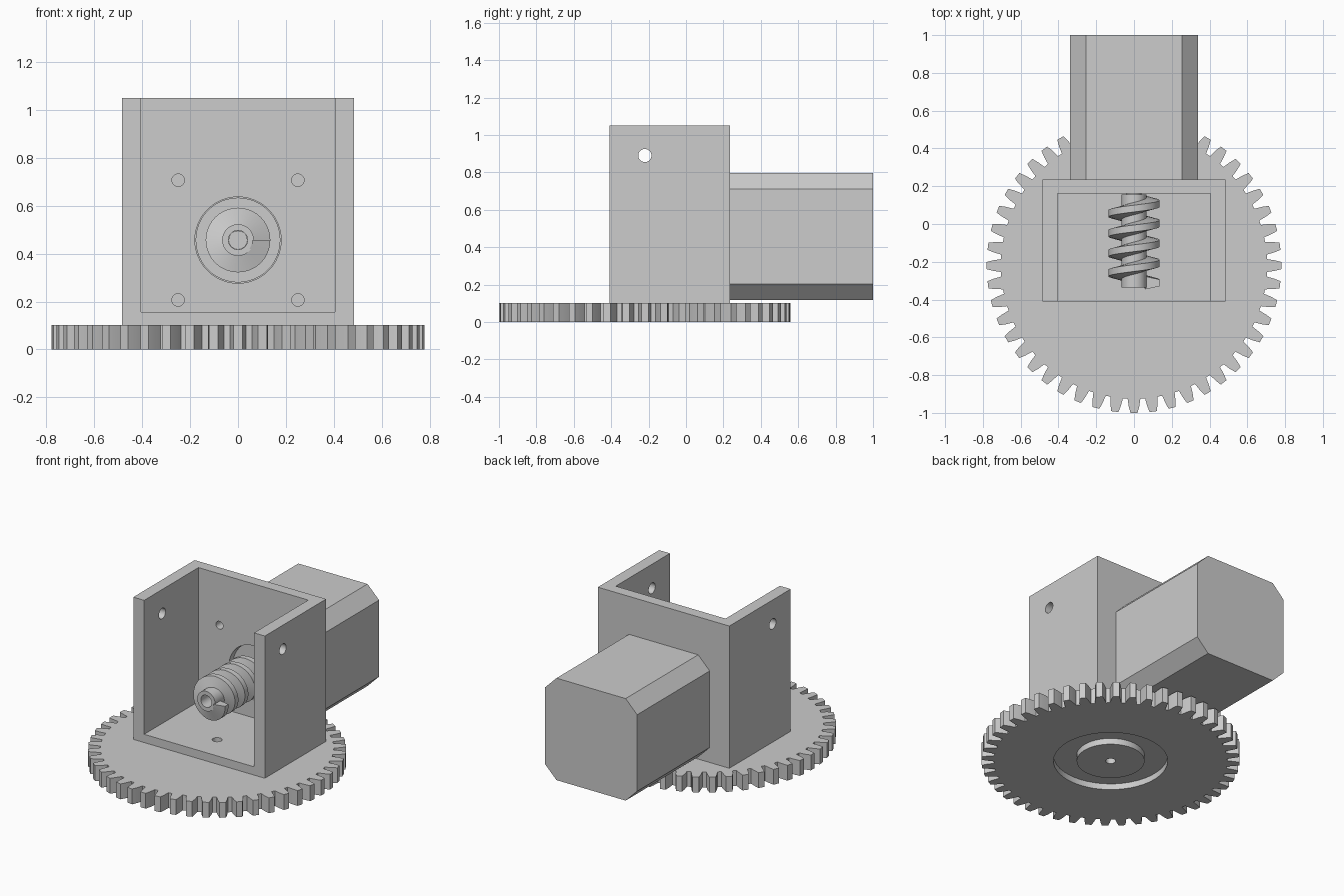
import bpy, bmesh, math
from mathutils import Matrix, Vector

cube = bpy.data.objects.get("Cube")
if cube:
    bpy.data.objects.remove(cube, do_unlink=True)

grey = bpy.data.materials.new("light grey")
grey.use_nodes = True
GREY = (0.604, 0.604, 0.604, 1)
grey.diffuse_color = GREY
grey.node_tree.nodes["Principled BSDF"].inputs["Base Color"].default_value = GREY

AXIS_Z = 0.457      # height of the motor shaft
GEAR_Y = -0.22      # centre of the gear
TURN = {"x": Matrix.Rotation(math.pi / 2, 4, "Y"),
        "y": Matrix.Rotation(-math.pi / 2, 4, "X"),
        "z": Matrix.Identity(4)}


def finish(name, bm, smooth=False):
    bmesh.ops.recalc_face_normals(bm, faces=bm.faces[:])
    mesh = bpy.data.meshes.new(name)
    bm.to_mesh(mesh)
    bm.free()
    mesh.materials.append(grey)
    obj = bpy.data.objects.new(name, mesh)
    bpy.context.collection.objects.link(obj)
    if smooth:
        shade(obj)
    return obj


def shade(obj):
    bpy.ops.object.select_all(action="DESELECT")
    obj.select_set(True)
    bpy.context.view_layer.objects.active = obj
    bpy.ops.object.shade_smooth_by_angle(angle=math.radians(30))


def box(name, low, high):
    bm = bmesh.new()
    low, high = Vector(low), Vector(high)
    bmesh.ops.create_cube(bm, size=1)
    bmesh.ops.scale(bm, vec=high - low, verts=bm.verts)
    bmesh.ops.translate(bm, vec=(low + high) / 2, verts=bm.verts)
    return finish(name, bm)


def cylinder(name, radius, length, centre, axis, smooth=False):
    bm = bmesh.new()
    bmesh.ops.create_cone(bm, cap_ends=True, segments=48, radius1=radius,
                          radius2=radius, depth=length,
                          matrix=Matrix.Translation(centre) @ TURN[axis])
    return finish(name, bm, smooth)


def prism(name, outline, length, matrix):
    bm = bmesh.new()
    face = bm.faces.new([bm.verts.new((u, v, 0)) for u, v in outline])
    top = bmesh.ops.extrude_face_region(bm, geom=[face])["geom"]
    bmesh.ops.translate(bm, vec=(0, 0, length),
                        verts=[g for g in top if isinstance(g, bmesh.types.BMVert)])
    bmesh.ops.transform(bm, matrix=matrix, verts=bm.verts)
    return finish(name, bm)


def sweep(name, loops, closed):
    """Skin a list of equal point loops."""
    bm = bmesh.new()
    rings = [[bm.verts.new(p) for p in loop] for loop in loops]
    n = len(rings[0])
    for i in range(len(rings) if closed else len(rings) - 1):
        a, b = rings[i], rings[(i + 1) % len(rings)]
        for j in range(n):
            k = (j + 1) % n
            bm.faces.new((a[j], a[k], b[k], b[j]))
    if not closed:
        bm.faces.new(rings[0])
        bm.faces.new(rings[-1])
    return finish(name, bm, True)


def tube(name, inner, outer, start, end, centre, axis):
    matrix = Matrix.Translation(centre) @ TURN[axis]
    section = [(inner, start), (outer, start), (outer, end), (inner, end)]
    angles = [math.tau * i / 48 for i in range(48)]
    return sweep(name, [[matrix @ Vector((r * math.cos(a), r * math.sin(a), h))
                         for r, h in section] for a in angles], True)


def cut(target, cutters):
    for cutter in cutters:
        mod = target.modifiers.new("cut", "BOOLEAN")
        mod.operation, mod.solver, mod.object = "DIFFERENCE", "EXACT", cutter
    bpy.context.view_layer.update()
    graph = bpy.context.evaluated_depsgraph_get()
    mesh = bpy.data.meshes.new_from_object(target.evaluated_get(graph))
    target.modifiers.clear()
    target.data = mesh
    for cutter in cutters:
        bpy.data.objects.remove(cutter, do_unlink=True)
    shade(target)


# Bracket: block hollowed out towards the front and top, then drilled
bracket = box("bracket", (-0.485, -0.41, 0.102), (0.485, 0.236, 1.05))
holes = [box("cavity", (-0.405, -1, 0.157), (0.405, 0.162, 2)),
         cylinder("side_hole", 0.035, 2, (0, GEAR_Y, 0.89), "x"),
         cylinder("floor_hole", 0.03, 0.3, (0, GEAR_Y, 0.1), "z"),
         cylinder("motor_hole", 0.18, 0.3, (0, 0.2, AXIS_Z), "y")]
for x in (-0.25, 0.25):
    for z in (-0.25, 0.25):
        holes.append(cylinder("screw_hole", 0.026, 0.3, (x, 0.2, AXIS_Z + z), "y"))
cut(bracket, holes)

# Motor: square body with chamfered corners, pilot disc and shaft
h, c = 0.34, 0.255
outline = [(h, -c), (h, c), (c, h), (-c, h), (-h, c), (-h, -c), (-c, -h), (c, -h)]
prism("motor_body", outline, 0.764,
      Matrix.Translation((0, 0.236, AXIS_Z)) @ TURN["y"])
cylinder("motor_pilot", 0.177, 0.034, (0, 0.22, AXIS_Z), "y", True)
cylinder("motor_shaft", 0.039, 0.386, (0, 0.043, AXIS_Z), "y", True)

# Worm: hollow core with a helical thread
tube("worm_core", 0.04, 0.066, -0.335, 0.157, (0, 0, AXIS_Z), "y")
PITCH, STEPS, TURNS = 0.105, 40, 4.25
profile = [(0.06, -0.034), (0.135, -0.018), (0.135, 0.018), (0.06, 0.034)]
loops = []
for i in range(int(STEPS * TURNS) + 1):
    a = -math.tau * i / STEPS
    y = -0.312 + PITCH * i / STEPS
    loops.append([(r * math.cos(a), y + d, AXIS_Z + r * math.sin(a))
                  for r, d in profile])
sweep("worm_thread", loops, False)

# Gear: toothed disc with an annular groove underneath and a centre bore
TEETH = 48
tooth = [(0.705, -0.034), (0.745, -0.028), (0.78, -0.019),
         (0.78, 0.019), (0.745, 0.028), (0.705, 0.034)]
outline = []
for i in range(TEETH):
    a = math.tau * i / TEETH
    for r, w in tooth:
        outline.append((r * math.cos(a + w / r), r * math.sin(a + w / r)))
gear = prism("gear", outline, 0.102, Matrix.Translation((0, GEAR_Y, 0)))
cut(gear, [tube("groove", 0.205, 0.345, -0.1, 0.04, (0, GEAR_Y, 0), "z"),
           cylinder("bore", 0.03, 0.5, (0, GEAR_Y, 0.1), "z")])
